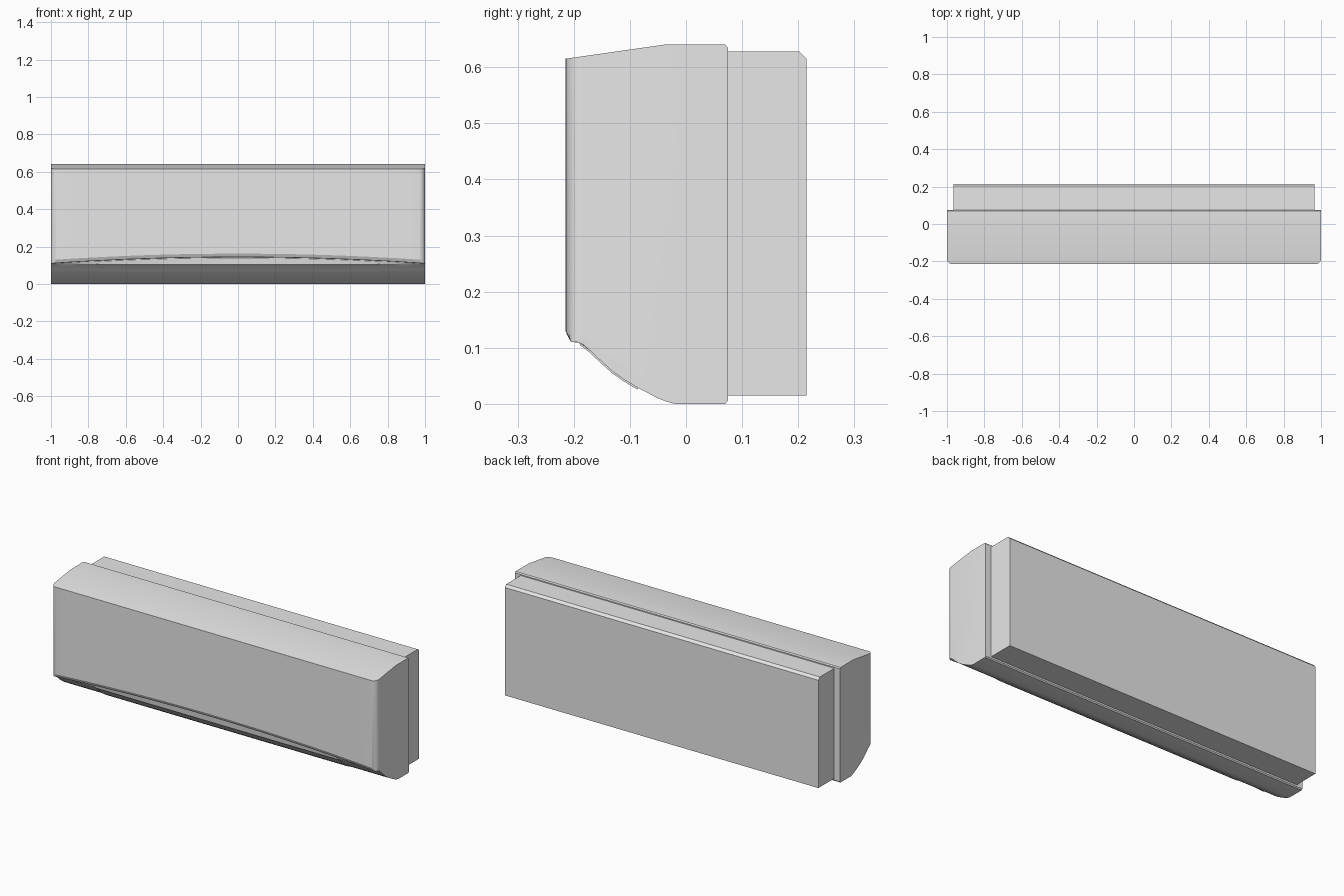
import bpy, bmesh, math

if "Cube" in bpy.data.objects:
    bpy.data.objects.remove(bpy.data.objects["Cube"])

white = bpy.data.materials.new("casing_white")
white.diffuse_color = (0.8, 0.8, 0.8, 1)
white.use_nodes = True
white.node_tree.nodes["Principled BSDF"].inputs["Base Color"].default_value = white.diffuse_color

FRONT, R = -0.215, 0.03          # front plane, radius of the vertical front corners
UNDER = [(-0.02, 0.0), (-0.035, 0.004), (-0.05, 0.010), (-0.085, 0.028), (-0.11, 0.043),
         (-0.13, 0.057), (-0.15, 0.075), (-0.17, 0.094), (-0.187, 0.107)]


def loft(name, xs, profile):
    """Skin a closed (y, z) profile through the x stations and cap both ends."""
    bm = bmesh.new()
    rings = [[bm.verts.new((x, y, z)) for y, z in profile(x)] for x in xs]
    n = len(rings[0])
    for a, b in zip(rings, rings[1:]):
        for i in range(n):
            j = (i + 1) % n
            bm.faces.new((a[i], a[j], b[j], b[i]))
    bm.faces.new(rings[0])
    bm.faces.new(rings[-1][::-1])
    bmesh.ops.remove_doubles(bm, verts=bm.verts, dist=1e-5)
    bmesh.ops.recalc_face_normals(bm, faces=bm.faces)
    me = bpy.data.meshes.new(name)
    bm.to_mesh(me)
    bm.free()
    me.materials.append(white)
    ob = bpy.data.objects.new(name, me)
    bpy.context.collection.objects.link(ob)
    bpy.context.view_layer.objects.active = ob
    ob.select_set(True)
    bpy.ops.object.shade_smooth_by_angle(angle=math.radians(25))
    ob.select_set(False)
    return ob


def lip_height(x):
    # bowed lower edge of the front panel
    return 0.128 + 0.034 * (1 - x * x)


def casing_profile(x):
    # round the vertical front corners by pulling the front back near the ends
    d = max(0.0, abs(x) - (1 - R))
    y_min = FRONT + R - math.sqrt(max(0.0, R * R - d * d))
    zb = lip_height(x)
    pts = UNDER + [(-0.192, zb - 0.019), (-0.206, zb - 0.018), (FRONT, zb)]
    pts = [(max(y, y_min), z) for y, z in pts]
    pts.append((y_min, 0.615 + (y_min - FRONT) * 0.143))
    return pts + [(-0.04, 0.64), (0.07, 0.64), (0.075, 0.634), (0.075, 0.006), (0.07, 0.0)]


# Main casing
corner = [1 - R + R * math.sin(math.radians(a)) for a in (0, 18, 36, 54, 72, 90)]
xs = [-c for c in reversed(corner)]
xs += [(1 - R) * (-1 + i / 14) for i in range(1, 28)] + corner
loft("casing", xs, casing_profile)

# Rear housing, narrower with a chamfered top edge
loft("rear_housing", [-0.965, 0.965],
     lambda x: [(0.07, 0.015), (0.215, 0.015), (0.215, 0.615), (0.202, 0.628), (0.07, 0.628)])


# Air outlet flap, a thin plate hugging the curved underside
def flap_profile(x):
    inner = UNDER[3:] + [(-0.191, lip_height(x) - 0.02)]
    outer = [(y - 0.0018, z - 0.0024) for y, z in inner]
    return inner + outer[::-1]


loft("outlet_flap", [0.745 * (-1 + i / 10) for i in range(21)], flap_profile)
